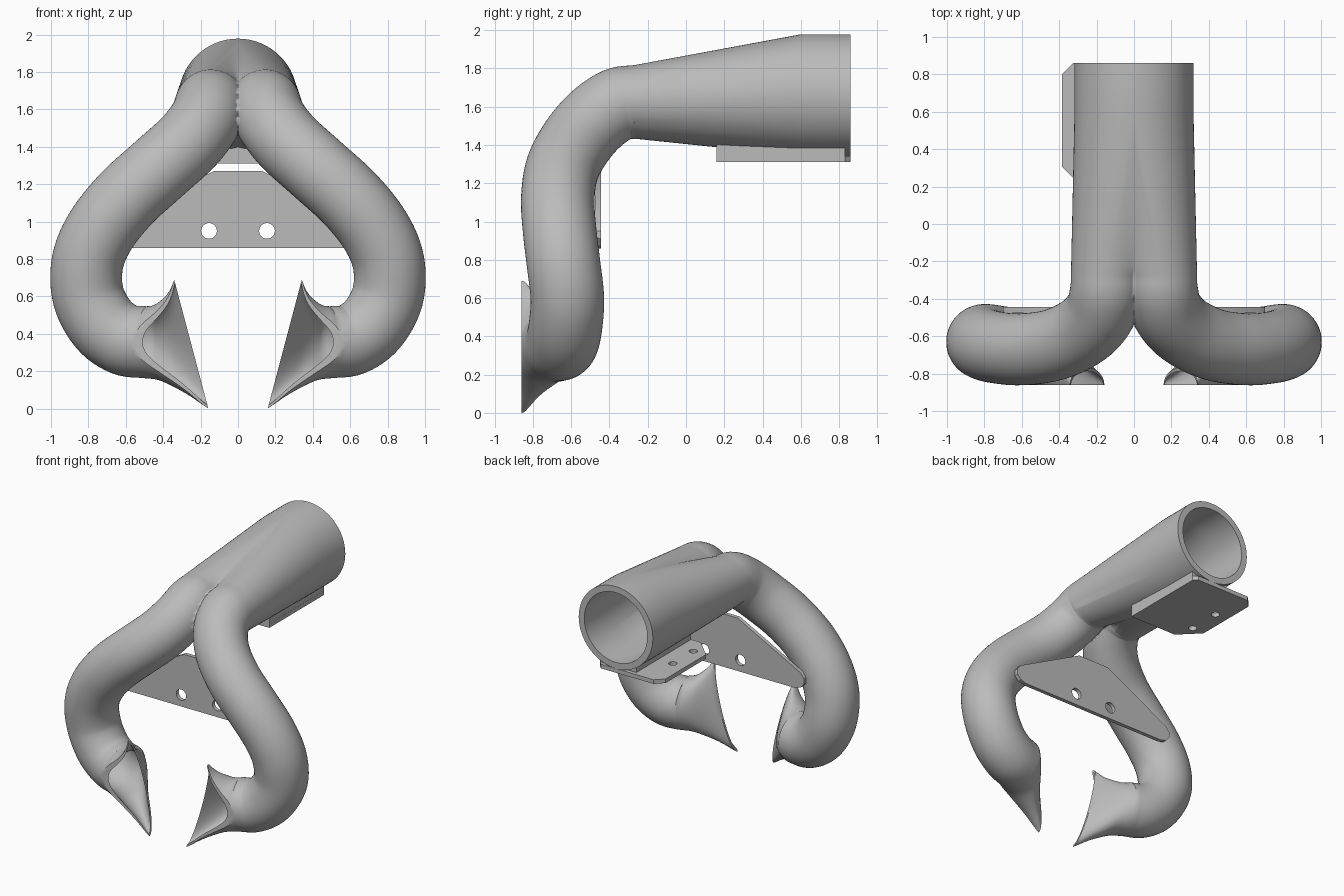
import bpy, bmesh
from math import sin, cos, pi, atan2
from mathutils import Vector

cube = bpy.data.objects.get("Cube")
if cube:
    bpy.data.objects.remove(cube, do_unlink=True)

grey = bpy.data.materials.new("plain_grey")
grey.use_nodes = True
grey.diffuse_color = (0.5, 0.5, 0.5, 1)
grey.node_tree.nodes["Principled BSDF"].inputs["Base Color"].default_value = (0.5, 0.5, 0.5, 1)

SIDES = 64
FRONT = -0.86


def finish(bm, name, angle=0.6):
    bmesh.ops.recalc_face_normals(bm, faces=bm.faces)
    mesh = bpy.data.meshes.new(name)
    bm.to_mesh(mesh)
    bm.free()
    mesh.materials.append(grey)
    ob = bpy.data.objects.new(name, mesh)
    bpy.context.collection.objects.link(ob)
    bpy.ops.object.select_all(action='DESELECT')
    ob.select_set(True)
    bpy.context.view_layer.objects.active = ob
    bpy.ops.object.shade_smooth_by_angle(angle=angle)
    return ob


def catmull(points, steps):
    """Smooth path through the points."""
    p = [2 * points[0] - points[1]] + points + [2 * points[-1] - points[-2]]
    path = []
    for a, b, c, d in zip(p, p[1:], p[2:], p[3:]):
        for k in range(steps):
            t = k / steps
            path.append(0.5 * (2 * b + (c - a) * t + (2 * a - 5 * b + 4 * c - d) * t ** 2
                               + (3 * b - a - 3 * c + d) * t ** 3))
    return path + [points[-1]]


def plate(name, outline, holes, radius, place, thickness):
    """Flat plate with round holes; place maps 2D points into space."""
    bm = bmesh.new()
    loops = [outline] + [[(x + radius * cos(2 * pi * i / 24), y + radius * sin(2 * pi * i / 24))
                          for i in range(24)] for x, y in holes]
    edges = []
    for loop in loops:
        vs = [bm.verts.new(place(*q)) for q in loop]
        edges += [bm.edges.new((vs[i - 1], vs[i])) for i in range(len(vs))]
    bmesh.ops.triangle_fill(bm, edges=edges, use_beauty=True)
    out = bmesh.ops.extrude_face_region(bm, geom=bm.faces[:])["geom"]
    bmesh.ops.translate(bm, vec=thickness, verts=[g for g in out if isinstance(g, bmesh.types.BMVert)])
    return finish(bm, name, 0.5)


# Branch centre line, from the straight duct down and round to the nozzle
bend = [Vector(q) for q in (
    (.145, -.27, 1.625), (.15, -.36, 1.61), (.18, -.47, 1.535), (.27, -.57, 1.42),
    (.425, -.645, 1.28), (.60, -.67, 1.12), (.735, -.66, .95), (.805, -.64, .78),
    (.80, -.62, .60), (.72, -.63, .45), (.61, -.65, .37), (.50, -.68, .355))]
back = Vector((0, -1, 0))
# Stations: centre, tangent, outer radius, inner radius
stations = [(Vector((0, .86, 1.66)), back, .318, .27), (Vector((0, .6, 1.66)), back, .318, .27)]
path = catmull(bend, 6)
for i, c in enumerate(path):
    tangent = back if i == 0 else (path[min(i + 1, len(path) - 1)] - path[i - 1]).normalized()
    stations.append((c, tangent, .192, .165))

outer, inner = [], []
u, last = Vector((1, 0, 0)), back
for c, t, ro, ri in stations:
    u = last.rotation_difference(t) @ u
    u = (u - t * u.dot(t)).normalized()
    v, last = t.cross(u), t
    dirs = [u * cos(2 * pi * i / SIDES) + v * sin(2 * pi * i / SIDES) for i in range(SIDES)]
    outer.append([c + d * ro for d in dirs])
    inner.append([c + d * ri for d in dirs])

# Nozzle: the round pipe flattens into a tall slanted slot
up = Vector((0, 0, 1))
side = up.cross(last).normalized()
if side.y < 0:
    side = -side
slot = Vector((.18, 0, .68)).normalized()
angles = [atan2(d.dot(up), d.dot(side)) for d in dirs]
NOZZLE = [Vector(q) for q in ((0, .192, .192), (.25, .20, .185), (.5, .235, .165),
                              (.75, .285, .13), (1, .357, .092))]
start, mouth = bend[-1], Vector((.25, FRONT, .345))
for f, tall, deep in catmull(NOZZLE, 3)[1:]:
    c = start.lerp(mouth, f)
    long_axis = up.lerp(slot, f).normalized()
    short_axis = side.lerp(Vector((0, 1, 0)), f).normalized()
    for rings, wall in ((outer, 0), (inner, .027 - .008 * f)):
        rings.append([c + long_axis * (tall - wall) * sin(a) + short_axis * (deep - wall) * cos(a)
                      for a in angles])

# Hollow duct half: outer skin, then back through the inner skin, closed by rims
bm = bmesh.new()
rings = [[bm.verts.new(p) for p in ring] for ring in outer + inner[::-1]]
for a, b in zip(rings, rings[1:] + rings[:1]):
    for i in range(SIDES):
        bm.faces.new((a[i - 1], a[i], b[i], b[i - 1]))


def slice_off(faces, point, normal):
    geom = set(faces)
    for f in faces:
        geom.update(f.verts)
        geom.update(f.edges)
    cut = bmesh.ops.bisect_plane(bm, geom=list(geom), dist=1e-6, plane_co=point,
                                 plane_no=normal, clear_outer=True)["geom_cut"]
    return [e for e in cut if isinstance(e, bmesh.types.BMEdge)]


slice_off(bm.faces[:], (0, 0, 0), (-1, 0, 0))
low = [f for f in bm.faces if f.calc_center_median().z < .72 and f.calc_center_median().x < .7]
rim = slice_off(low, (0, FRONT + .0005, 0), (0, -1, 0))
bmesh.ops.edgeloop_fill(bm, edges=rim)
duct = finish(bm, "split_duct")
mirror = duct.modifiers.new("mirror", 'MIRROR')
mirror.merge_threshold = .0005

# Cross plate behind the two branches
half = [(.62, .86), (.67, .875), (.70, .91), (.70, .95), (.67, .99), (.13, 1.27)]
plate("cross_plate", half + [(-x, z) for x, z in reversed(half)], [(-.155, .95), (.155, .95)], .042,
      lambda x, z: (x, -.475, z), (0, .03, 0))

# Mounting flange under the collar, with an ear on one side
flange = [(-.24, .16), (.157, .16), (.157, .83), (.127, .86), (-.325, .86), (-.385, .8), (-.385, .305)]
plate("mounting_flange", flange, [(-.28, .31), (-.28, .56)], .03,
      lambda x, y: (x, y, 1.31), (0, 0, .032))

# Block joining flange and duct
plate("flange_block", [(.16, 1.312), (.83, 1.312), (.83, 1.385), (.16, 1.42)], [], 0,
      lambda y, z: (-.156, y, z), (.312, 0, 0))
